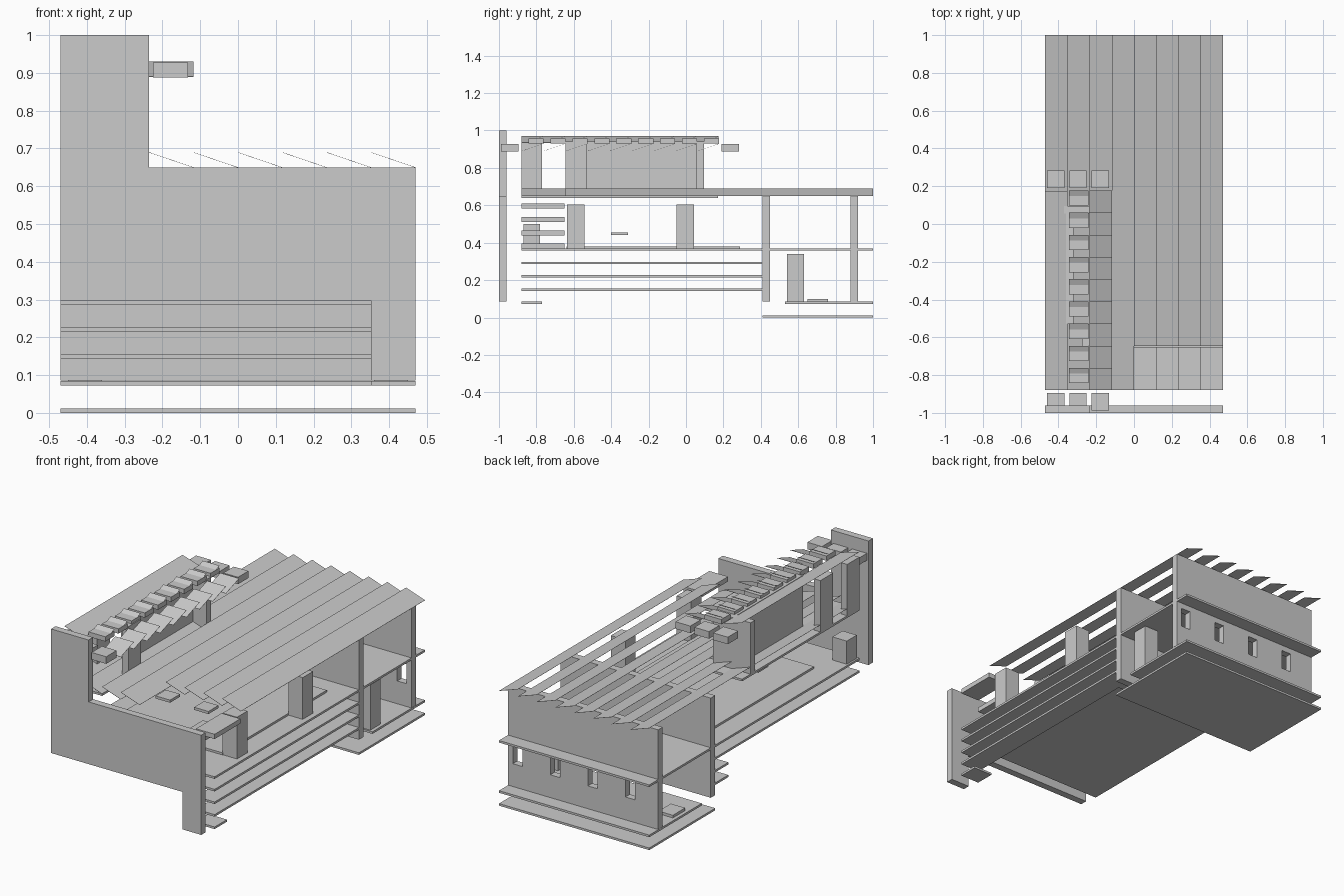
import bpy
import bmesh

if "Cube" in bpy.data.objects:
    bpy.data.objects.remove(bpy.data.objects["Cube"], do_unlink=True)

grey = bpy.data.materials.new("plain grey")
grey.use_nodes = True
grey.diffuse_color = (0.6, 0.6, 0.6, 1)
grey.node_tree.nodes["Principled BSDF"].inputs["Base Color"].default_value = (0.6, 0.6, 0.6, 1)

W = 0.47            # half width of the building
P = 2 * W / 8       # planning module
T = 0.012           # floor thickness


def prism(name, outline, axis, low, high):
    """Extrude an outline along x, y or z."""
    n = len(outline)

    def place(a, b, c):
        return {"x": (c, a, b), "y": (a, c, b), "z": (a, b, c)}[axis]
    verts = [place(a, b, c) for c in (low, high) for a, b in outline]
    faces = [tuple(range(n)), tuple(range(2 * n - 1, n - 1, -1))]
    faces += [(i, i + n, (i + 1) % n + n, (i + 1) % n) for i in range(n)]
    mesh = bpy.data.meshes.new(name)
    mesh.from_pydata(verts, [], faces)
    mesh.materials.append(grey)
    bm = bmesh.new()
    bm.from_mesh(mesh)
    bmesh.ops.recalc_face_normals(bm, faces=bm.faces)
    bm.to_mesh(mesh)
    bm.free()
    obj = bpy.data.objects.new(name, mesh)
    bpy.context.collection.objects.link(obj)
    return obj


def box(name, x, y, z):
    return prism(name, [(x[0], y[0]), (x[1], y[0]), (x[1], y[1]), (x[0], y[1])], "z", *z)


def blade(name, axis, a, b, span):
    """Thin tilted sheet between two profile points."""
    t = 0.001
    return prism(name, [a, b, (b[0], b[1] - t), (a[0], a[1] - t)], axis, *span)


FULL = (-W, W)
SIDE = (W - P, W)
TOWER = (-W, -W + 2 * P)

# Front wall with a tall chimney-like part and one leg
prism("front_wall", [(-W, 0.298), (W - P, 0.298), (W - P, 0.086), (W, 0.086), (W, 0.65),
                     (TOWER[1], 0.65), (TOWER[1], 1.0), (-W, 1.0)], "y", -1.0, -0.96)

# Cross walls, the rear one with four windows
box("middle_wall", FULL, (0.41, 0.45), (0.086, 0.65))
rear = box("rear_wall", FULL, (0.88, 0.92), (0.086, 0.65))
for i in range(4):
    x = 0.41 - 2 * P * i
    cutter = box("window_cutter", (x - 0.03, x + 0.03), (0.8, 1.0), (0.215, 0.325))
    cutter.hide_render = True
    cutter.hide_viewport = True
    cut = rear.modifiers.new("window", "BOOLEAN")
    cut.operation = "DIFFERENCE"
    cut.solver = "EXACT"
    cut.object = cutter

# Floors
box("main_floor", FULL, (-0.88, 1.0), (0.357, 0.357 + T))
box("under_floor", FULL, (-0.88, 0.41), (0.286, 0.286 + T))
box("deck", (-W + P, W - P), (-0.64, 0.29), (0.369, 0.381))
box("lower_floor", FULL, (0.53, 1.0), (0.073, 0.073 + T))
box("ground_floor", FULL, (0.41, 1.0), (0.0, T))
box("tower_floor", TOWER, (-0.88, 0.17), (0.638, 0.65))
box("entry_step", SIDE, (-0.88, -0.77), (0.073, 0.073 + T))

# L-shaped ledges along the left side and in front of the middle wall
for z in (0.143, 0.2145):
    prism("side_ledge", [(W - P, -0.88), (W, -0.88), (W, 0.41), (-W, 0.41),
                         (-W, 0.41 - P), (W - P, 0.41 - P)], "z", z, z + T)

# Sawtooth roof, with an opening near the front for a flight of flat steps
for i in range(8):
    x = -W + P * i
    start = -0.88 if i < 4 else -0.645
    blade("roof_strip", "y", (x, 0.69), (x + P, 0.65), (start, 1.0))
    if i >= 4:
        z = 0.368 + 0.0715 * (i - 4)
        box("stair_tread", (x, x + P), (-0.88, -0.65), (z, z + 0.027))

# Tower walls and posts
box("tower_end_wall", TOWER, (0.055, 0.095), (0.65, 0.94))
box("tower_side_wall", (-0.36, -0.32), (-0.53, 0.055), (0.65, 0.94))
box("tower_post_outer", (-W, -W + 0.04), (-0.645, -0.53), (0.65, 0.94))
box("tower_post_inner", (-0.275, -0.235), (-0.645, -0.53), (0.65, 0.94))
box("tower_post_front", (-W, -W + 0.04), (-0.88, -0.77), (0.65, 0.94))

# Tower canopy: long strip, row of blocks under blades, row of tilted blades
blade("canopy_strip", "y", (-W, 0.97), (-W + P, 0.935), (-0.88, 0.175))
for i in range(9):
    y = -0.88 + P * i
    box("canopy_block", (-0.345, -0.24), (y + 0.037, y + P), (0.93, 0.957))
    blade("block_blade", "x", (y + 0.037, 0.935), (y + P, 0.97), (-0.345, -0.24))
    blade("canopy_blade", "x", (y, 0.89), (y + P, 0.93), (-W + 2 * P, -W + 3 * P))

# Blocks at both ends of the canopy
for y in (-0.988, 0.19):
    for i in range(3):
        x = -0.46 + P * i
        box("end_block", (x, x + 0.092), (y, y + 0.093), (0.888, 0.928))

# Pillars, tables and seats inside
for y in (-0.637, -0.05):
    box("pillar", (0.35, 0.44), (y, y + 0.093), (0.369, 0.605))
box("lower_pillar", (0.36, 0.45), (0.54, 0.63), (0.085, 0.34))
box("terrace_block", (-0.46, -0.37), (-0.87, -0.78), (0.369, 0.5))
for x in (-0.19, 0.05):
    box("table", (x - 0.045, x + 0.045), (-0.4, -0.31), (0.44, 0.455))
box("low_bench", (-0.45, -0.36), (0.65, 0.76), (0.085, 0.1))
